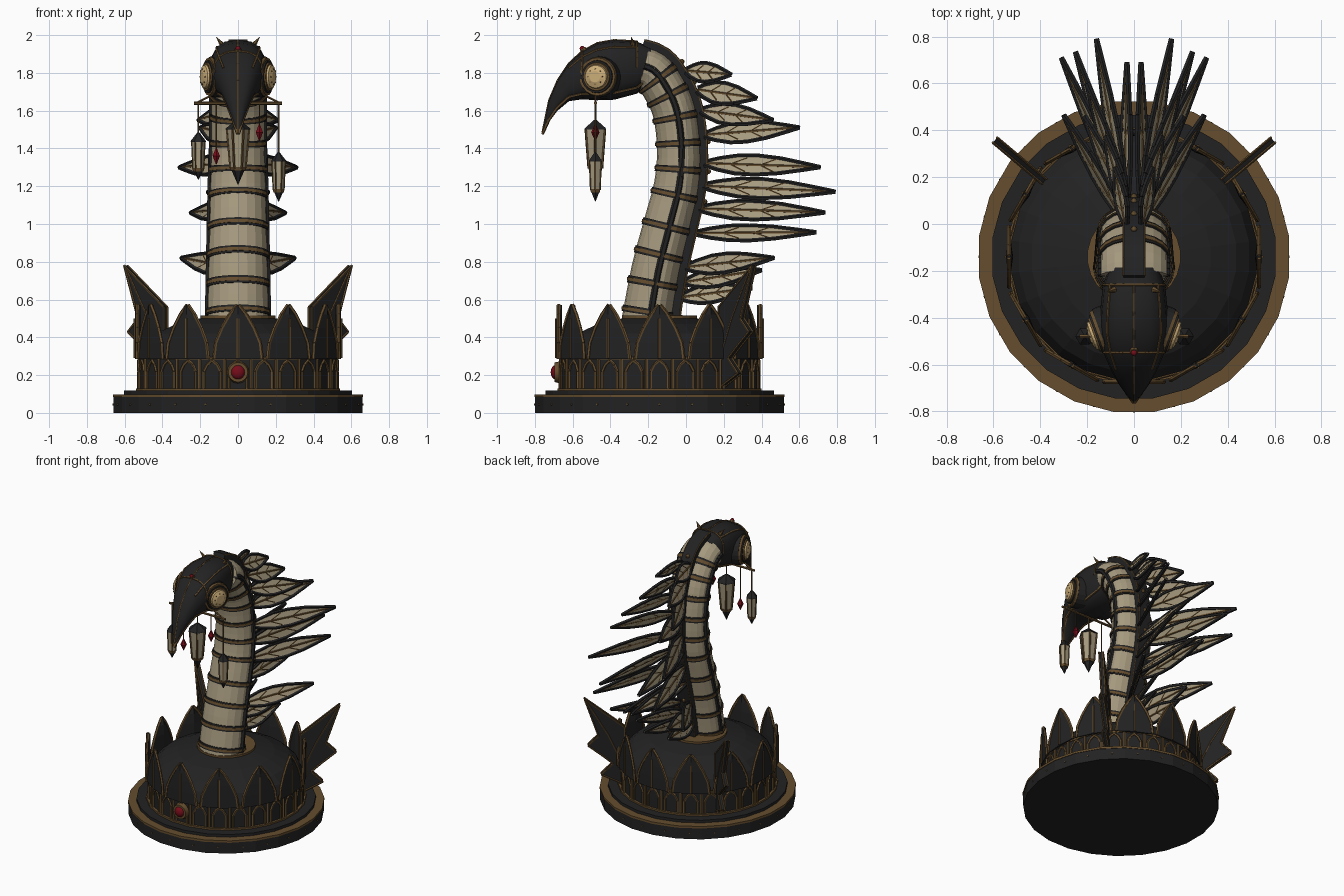
import bpy, bmesh, math
from mathutils import Vector as V

if "Cube" in bpy.data.objects:
    bpy.data.objects.remove(bpy.data.objects["Cube"])


def material(name, rgb):
    m = bpy.data.materials.new(name)
    m.use_nodes = True
    m.diffuse_color = (*rgb, 1)
    b = m.node_tree.nodes["Principled BSDF"]
    b.inputs["Base Color"].default_value = (*rgb, 1)
    b.inputs["Roughness"].default_value = 0.7
    return m


BLACK, BRONZE, CREAM, RED, GOLD = range(5)
MATS = [material("black iron", (0.016, 0.016, 0.017)), material("bronze", (0.13, 0.075, 0.027)),
        material("cream panel", (0.38, 0.32, 0.21)), material("red gem", (0.18, 0.004, 0.01)),
        material("pale gold", (0.6, 0.42, 0.19))]
CY = -0.14  # axis of the pedestal


class Part:
    def __init__(self, name):
        self.name, self.bm = name, bmesh.new()

    def cone(self, p, q, r1, r2, mat, n=6):
        p, q = V(p), V(q)
        mtx = (q - p).to_track_quat('Z', 'Y').to_matrix().to_4x4()
        mtx.translation = (p + q) / 2
        vs = bmesh.ops.create_cone(self.bm, cap_ends=True, segments=n, radius1=r1, radius2=r2,
                                   depth=(q - p).length, matrix=mtx)['verts']
        self.paint(vs, mat)

    def bars(self, pts, r, mat, n=5):
        for p, q in zip(pts, pts[1:]):
            self.cone(p, q, r, r, mat, n)

    def ball(self, c, r, mat, scale=(1, 1, 1), u=12, v=8):
        vs = bmesh.ops.create_uvsphere(self.bm, u_segments=u, v_segments=v, radius=r)['verts']
        for w in vs:
            w.co = V(c) + V(a * b for a, b in zip(w.co, scale))
        self.paint(vs, mat)

    def paint(self, vs, mat):
        for f in {f for w in vs for f in w.link_faces}:
            f.material_index = mat

    def loft(self, rings, mat):
        """Skin a list of closed point rings and cap both ends."""
        rs = [[self.bm.verts.new(p) for p in ring] for ring in rings]
        n = len(rs[0])
        fs = [self.bm.faces.new((a[i], a[(i + 1) % n], b[(i + 1) % n], b[i]))
              for a, b in zip(rs, rs[1:]) for i in range(n)]
        fs += [self.bm.faces.new(rs[0][::-1]), self.bm.faces.new(rs[-1])]
        for f in fs:
            f.material_index = mat

    def done(self, smooth=None):
        bmesh.ops.recalc_face_normals(self.bm, faces=self.bm.faces)
        me = bpy.data.meshes.new(self.name)
        self.bm.to_mesh(me)
        for m in MATS:
            me.materials.append(m)
        ob = bpy.data.objects.new(self.name, me)
        bpy.context.collection.objects.link(ob)
        if smooth:
            bpy.ops.object.select_all(action='DESELECT')
            ob.select_set(True)
            bpy.context.view_layer.objects.active = ob
            bpy.ops.object.shade_smooth_by_angle(angle=math.radians(smooth))


def circle(r, z, n=24):
    return [V((r * math.cos((i + .5) * math.tau / n), CY + r * math.sin((i + .5) * math.tau / n), z)) for i in range(n)]


def polar(angle, r, side, z):
    """Point at radius r on the pedestal, shifted sideways along the tangent."""
    c, s = math.cos(angle), math.sin(angle)
    return V((r * c - side * s, CY + r * s + side * c, z))


# Pedestal: plinth, step, drum and dome
p = Part("plinth")
p.loft([circle(.664, 0), circle(.664, .083)], BLACK)
p.loft([circle(.668, .083), circle(.668, .098)], BRONZE)
p.loft([circle(.61, .09), circle(.61, .118)], BLACK)
p.loft([circle(.545, .11), circle(.545, .13)], BRONZE)
for i in range(24):
    a = i * math.tau / 24
    p.cone(polar(a, .65, 0, .045), polar(a, .664, 0, .045), .007, .005, BRONZE)
p.done()
p = Part("drum")
p.loft([circle(.528, .12), circle(.528, .3), circle(.495, .37), circle(.44, .42),
        circle(.33, .47), circle(.2, .5)], BLACK)
p.loft([circle(.534, .283), circle(.534, .293)], BRONZE)
p.loft([circle(.2, .47), circle(.2, .515)], BRONZE)
for i in range(24):
    a = i * math.tau / 24
    p.bars([polar(a, .526, s, z) for s, z in
            ((-.046, .125), (-.046, .22), (-.028, .255), (0, .278), (.028, .255), (.046, .22), (.046, .125))], .008, BRONZE)
    a += math.tau / 48
    p.bars([polar(a, .528, 0, .125), polar(a, .528, 0, .285)], .009, BRONZE)
p.done()

# Crown of pointed petals
p = Part("crown_petals")
for i in range(12):
    a = i * math.tau / 12 - math.pi / 2
    edge = [(.128, .285), (.118, .37), (.085, .45), (.045, .52), (.004, .572)]
    p.loft([[polar(a, .534, -w, z), polar(a, .546, 0, z), polar(a, .534, w, z), polar(a, .516, 0, z)]
            for w, z in edge], BLACK)
    for s in (-1, 1):
        p.bars([polar(a, .534, s * w, z) for w, z in edge], .0095, BRONZE)
    p.bars([polar(a, .546, 0, .29), polar(a, .546, 0, .5)], .007, BRONZE)
p.done()

# Two jagged fins at the rear sides
outline = [(.775, .78), (.5, .56), (.5, .3), (.52, .14), (.58, .17), (.66, .21), (.58, .29), (.65, .35), (.75, .43), (.68, .5)]
for name, deg in (("left_fin", 40), ("right_fin", 140)):
    p = Part(name)
    a = math.radians(deg)
    p.loft([[polar(a, r, s, z) for r, z in outline] for s in (-.014, .014)], BLACK)
    for s in (-.014, .014):
        p.bars([polar(a, r, s, z) for r, z in outline + outline[:1]], .006, BRONZE)
        p.bars([polar(a, r, s, z) for r, z in ((.52, .3), (.61, .5), (.76, .76))], .005, BRONZE)
    p.done()

# Front gem in its setting
p = Part("front_gem")
p.cone((0, -.65, .215), (0, -.695, .215), .062, .052, BRONZE, 16)
p.ball((0, -.69, .215), .038, RED, (1, .7, 1))
p.done(40)

# Neck path in the y-z plane
PATH = [V((0, y, z)) for y, z in ((-.185, .49), (-.14, .75), (-.078, 1), (-.03, 1.2), (-.018, 1.4),
                                  (-.043, 1.6), (-.1, 1.73), (-.17, 1.82), (-.26, 1.85))]


def path(t):
    """Catmull-Rom point on the neck path, t in 0..8."""
    i = min(max(int(t), 0), 7)
    f = t - i
    a, b, c, d = (PATH[min(max(j, 0), 8)] for j in (i - 1, i, i + 1, i + 2))
    return .5 * (2 * b + (c - a) * f + (2 * a - 5 * b + 4 * c - d) * f * f + (3 * b - a - 3 * c + d) * f ** 3)


def on_neck(t, x, back):
    """Point beside the path: x sideways, back toward the spine side."""
    d = (path(min(t + .02, 8)) - path(max(t - .02, 0))).normalized()
    s = 1.15 - .15 * min(t / 4, 1)
    return path(t) + V((x, back * d.z, -back * d.y)) * s


def ring(t, k):
    return [on_neck(t, k * .143 * math.sin(a), k * (.095 if math.cos(a) > 0 else .135) * math.cos(a))
            for a in (i * math.tau / 20 for i in range(20))]


def box(t, w, lo, hi):
    return [on_neck(t, x, b) for x, b in ((-w, lo), (w, lo), (w, hi), (-w, hi))]


steps = [i / 4 for i in range(33)]
p = Part("neck")
p.loft([ring(t, 1) for t in steps[:-2]], CREAM)
p.done()
p = Part("neck_spine")
p.loft([box(t, .045, .06, .134) for t in steps], BLACK)
for s in (-1, 1):
    p.bars([on_neck(t, s * .045, .13) for t in steps], .005, BRONZE)
    p.bars([on_neck(t, s * .139, -.005) for t in steps[:-2]], .018, BLACK, 6)
p.done()
p = Part("neck_bands")
for z in (.53, .68, .83, .98, 1.15, 1.29, 1.43, 1.57, 1.69, 1.78):
    t = min((i / 50 for i in range(400)), key=lambda q: abs(path(q).z - z))
    h = .019 / (path(t + .1) - path(t)).length * .1
    p.loft([ring(t - h, 1.045), ring(t + h, 1.045)], BLACK)
    p.loft([ring(t - h * .45, 1.07), ring(t + h * .45, 1.07)], BRONZE)
    p.ball(on_neck(t, 0, .136), .014, BRONZE, u=8, v=6)
p.done()

# Mane of framed feathers: root y, z, tip x, y, z, half width
ROWS = [(.0, 1.81, .08, .24, 1.79, .054), (.06, 1.71, .12, .375, 1.665, .06), (.08, 1.6, .21, .46, 1.55, .056),
        (.1, 1.47, .2, .6, 1.51, .058), (.1, 1.32, .31, .71, 1.3, .055), (.09, 1.2, .16, .79, 1.17, .055),
        (.07, 1.08, .25, .735, 1.06, .053), (.05, .95, .03, .69, .955, .044), (.0, .77, .3, .465, .82, .055),
        (-.01, .69, .13, .4, .755, .052), (-.03, .61, .1, .35, .66, .052)]
LEAF = ((0, .2), (.12, .6), (.28, .95), (.45, 1), (.65, .78), (.85, .36), (1, .02))
for name, sx in (("left_feathers", 1), ("right_feathers", -1)):
    p = Part(name)
    for ry, rz, tx, ty, tz, hw in ROWS:
        root, tip = V((sx * .035, ry, rz)), V((sx * tx, ty, tz))
        u = tip - root
        side = u.cross(V((0, 0, 1))).normalized() * sx
        up = V((0, 0, 1)) - side * .45
        up = (up - u * up.dot(u) / u.length_squared).normalized()
        w = u.cross(up).normalized()

        def at(s, v):
            return root + u * s + up * (v * hw)
        p.loft([[at(s, k) + w * .004, at(s, -k) + w * .004, at(s, -k) - w * .004, at(s, k) - w * .004]
                for s, k in LEAF], CREAM)
        for k in (-1, 1):
            p.bars([at(s, k * v) for s, v in LEAF], .0115, BLACK)
            for s in (.22, .48):
                p.bars([at(s, 0), at(s + .14, k * .72)], .0062, BRONZE, 6)
        p.bars([root, at(.93, 0)], .008, BRONZE, 6)
    p.done()

# Head and curved beak: y, top z, bottom z, half width
HEAD = [(-.185, 1.93, 1.765, .105), (-.26, 1.967, 1.69, .133), (-.38, 1.974, 1.658, .145), (-.47, 1.958, 1.655, .148),
        (-.55, 1.915, 1.66, .13), (-.62, 1.85, 1.65, .1), (-.68, 1.76, 1.6, .068), (-.725, 1.655, 1.54, .036),
        (-.76, 1.485, 1.475, .004)]


def skin(sec, deg):
    y, top, bot, w = sec
    c, s = math.cos(math.radians(deg)), math.sin(math.radians(deg))
    return V((w * math.copysign(abs(c) ** .75, c), y, (top + bot) / 2 + (top - bot) / 2 * math.copysign(abs(s) ** .75, s)))


p = Part("head")
p.loft([[skin(h, i * 22.5) for i in range(16)] for h in HEAD], BLACK)
p.done(40)
p = Part("head_trim")
p.bars([skin(h, 90) for h in HEAD[1:]], .005, BRONZE)
for deg in (-45, 225):
    p.bars([skin(h, deg) for h in HEAD], .008, BRONZE)
for deg in (45, 135):
    p.bars([skin(h, deg) for h in HEAD[1:6]], .006, BRONZE)
for h in (HEAD[1], HEAD[4]):
    p.bars([skin(h, d) for d in range(0, 181, 15)], .006, BRONZE)
for s in (-1, 1):
    p.cone((s * .085, -.28, 1.95), (s * .115, -.29, 1.99), .014, .001, BRONZE)
p.cone((0, -.535, 1.91), (0, -.548, 1.93), .02, .016, BRONZE, 8)
p.ball((0, -.55, 1.93), .013, RED)
p.done()

# Goggle eyes
for name, s in (("left_eye", 1), ("right_eye", -1)):
    p = Part(name)
    c, d = V((s * .115, -.455, 1.78)), V((s * .94, -.34, 0)).normalized()
    for lo, hi, r1, r2, m in ((-.05, .03, .112, .108, BLACK), (.02, .044, .107, .1, BRONZE),
                              (.03, .052, .09, .086, BLACK), (.04, .06, .08, .074, BRONZE),
                              (.05, .07, .067, .06, GOLD), (.07, .082, .06, .03, GOLD)):
        p.cone(c + d * lo, c + d * hi, r1, r2, m, 20)
    e = d.cross(V((0, 0, 1)))
    for i in range(8):
        a = i * math.tau / 8
        q = c + (e * math.cos(a) + V((0, 0, 1)) * math.sin(a)) * .04
        p.cone(q + d * .07, q + d * .08, .005, .004, BRONZE)
    p.done()

# Hanging bar with lanterns and gem drops
BY, BZ = -.48, 1.64
p = Part("lantern_bar")
p.bars([(-.233, BY, BZ), (.233, BY, BZ)], .009, BRONZE, 6)
for s in (-1, 1):
    p.bars([(s * .22, BY, BZ), (s * .1, BY, 1.7)], .006, BRONZE)
p.done()


def hexagon(x, r, z):
    return [V((x + r * math.cos(i * math.tau / 6), BY + r * math.sin(i * math.tau / 6), z)) for i in range(6)]


for name, x, top, hi, lo, tip, r, taper in (("centre_lantern", 0, 1.55, 1.5, 1.295, 1.21, .06, .68),
                                            ("right_lantern", -.21, 1.485, 1.435, 1.29, 1.235, .036, .8),
                                            ("left_lantern", .215, 1.38, 1.33, 1.18, 1.12, .036, .8)):
    p = Part(name)
    p.bars([(x, BY, BZ), (x, BY, top - .01)], .005, BRONZE)
    p.loft([hexagon(x, r * 1.12, hi), hexagon(x, r * 1.05, hi + .008), hexagon(x, r * .15, top)], BLACK)
    lower, upper = hexagon(x, r * taper, lo), hexagon(x, r * .98, hi)
    p.loft([lower, upper], CREAM)
    for a, b in zip(lower, upper):
        p.bars([a, b], r * .11, BRONZE)
    p.loft([hexagon(x, r * taper * .95, lo - .012), hexagon(x, r * taper * 1.1, lo + .006)], BRONZE)
    p.loft([hexagon(x, .002, tip), hexagon(x, r * taper * .85, lo - .01)], BLACK)
    p.done()
for name, x, z in (("right_gem_drop", -.115, 1.36), ("left_gem_drop", .113, 1.485)):
    p = Part(name)
    p.bars([(x, BY, BZ), (x, BY, z + .04)], .003, BRONZE)
    p.cone((x, BY, z), (x, BY, z + .045), .022, .002, RED)
    p.cone((x, BY, z - .045), (x, BY, z), .002, .022, RED)
    p.done()
